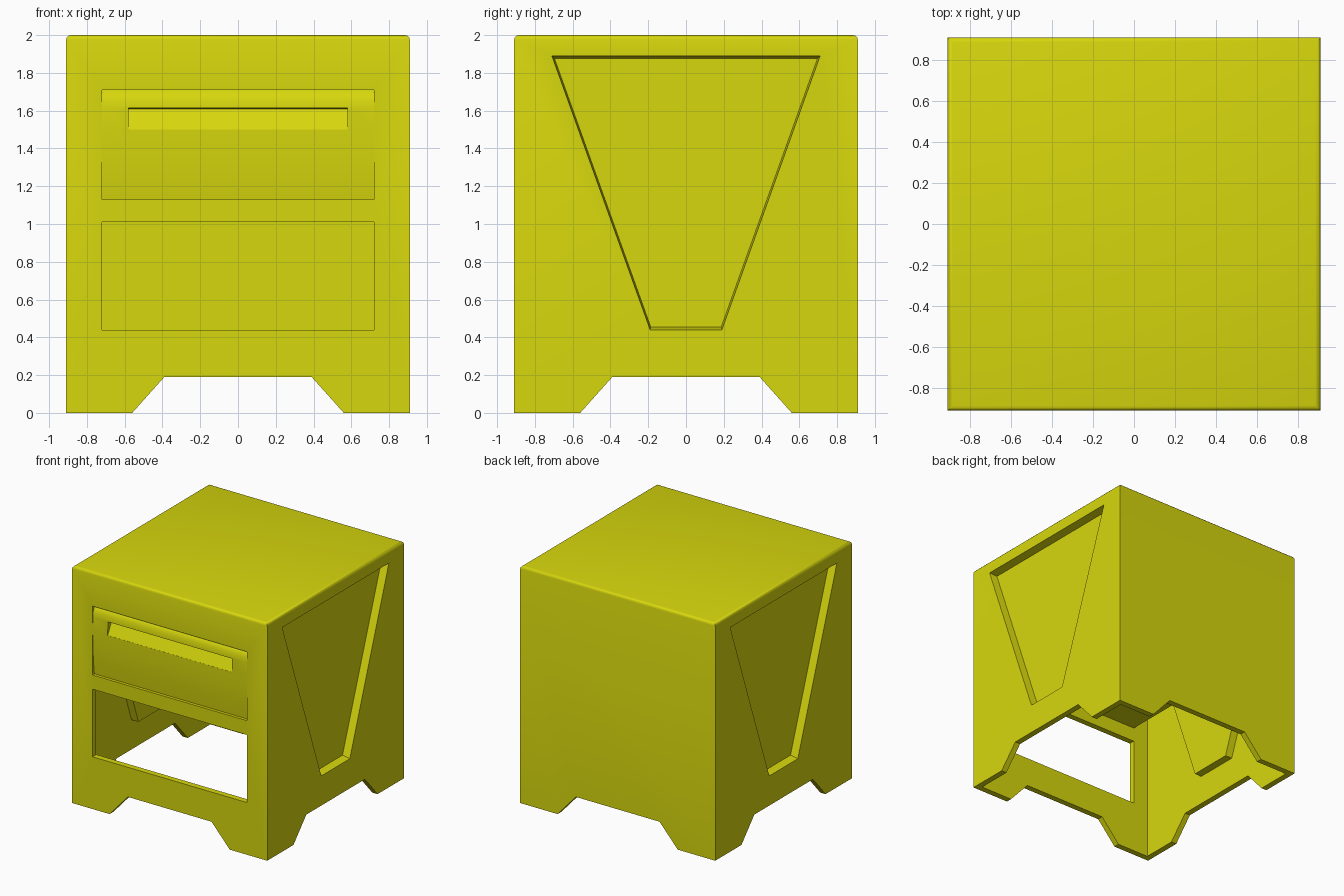
import bpy, bmesh
from mathutils import Vector

if "Cube" in bpy.data.objects:
    bpy.data.objects.remove(bpy.data.objects["Cube"], do_unlink=True)

HALF = 0.91      # half width and half depth
WALL = 0.05      # shell thickness
RECESS = 0.065   # depth of the side panel recess

paint = bpy.data.materials.new("yellow_paint")
paint.use_nodes = True
colour = (0.68, 0.68, 0.004, 1)
paint.diffuse_color = colour
paint.node_tree.nodes["Principled BSDF"].inputs["Base Color"].default_value = colour


def prism(name, profile, axis, start, end, taper=1.0):
    """Extrude a (horizontal, z) profile along x or y; taper scales the end."""
    bm = bmesh.new()
    mid = sum((Vector(p) for p in profile), Vector((0, 0))) / len(profile)
    rings = []
    for depth, scale in ((start, 1.0), (end, taper)):
        ring = []
        for p in profile:
            u, z = mid + (Vector(p) - mid) * scale
            ring.append(bm.verts.new((depth, u, z) if axis == "x" else (u, depth, z)))
        rings.append(ring)
        bm.faces.new(ring)
    for i in range(len(profile)):
        j = (i + 1) % len(profile)
        bm.faces.new((rings[0][i], rings[0][j], rings[1][j], rings[1][i]))
    bmesh.ops.recalc_face_normals(bm, faces=bm.faces)
    mesh = bpy.data.meshes.new(name)
    bm.to_mesh(mesh)
    bm.free()
    mesh.materials.append(paint)
    obj = bpy.data.objects.new(name, mesh)
    bpy.context.collection.objects.link(obj)
    return obj


def rect(half, low, high):
    return [(-half, low), (half, low), (half, high), (-half, high)]


def apply_modifiers(obj):
    bpy.context.view_layer.objects.active = obj
    for mod in list(obj.modifiers):
        bpy.ops.object.modifier_apply(modifier=mod.name)


def cut(obj, cutter):
    mod = obj.modifiers.new("cut", "BOOLEAN")
    mod.operation = "DIFFERENCE"
    mod.solver = "EXACT"
    mod.object = cutter
    apply_modifiers(obj)
    bpy.data.objects.remove(cutter, do_unlink=True)


def smooth(obj, angle):
    bpy.ops.object.select_all(action="DESELECT")
    obj.select_set(True)
    bpy.context.view_layer.objects.active = obj
    bpy.ops.object.shade_smooth_by_angle(angle=angle)


# Cabinet block with softened top edges
cabinet = prism("cabinet", rect(HALF, 0, 2), "y", -HALF, HALF)
bm = bmesh.new()
bm.from_mesh(cabinet.data)
top_edges = [e for e in bm.edges if all(v.co.z > 1.9 for v in e.verts)]
bmesh.ops.bevel(bm, geom=top_edges, offset=0.025, segments=3, profile=0.5, affect="EDGES")
bm.to_mesh(cabinet.data)
bm.free()

# Hollow inside, with the side panels pressed into it
panel = [(-0.19, 0.44), (0.19, 0.44), (0.71, 1.89), (-0.71, 1.89)]
inner = HALF - WALL
cavity = prism("cavity", rect(inner, -0.1, 2 - WALL), "y", -inner, inner)
for side in (-1, 1):
    cut(cavity, prism("panel_back", panel, "x", side * HALF, side * (inner - RECESS)))
cut(cabinet, cavity)
for side in (-1, 1):
    cut(cabinet, prism("panel_recess", panel, "x", side * HALF * 1.0001,
                       side * (HALF - RECESS), 0.98))

# Notches between the feet on all four sides
notch = [(-0.56, 0), (-0.56, -0.1), (0.56, -0.1), (0.56, 0), (0.39, 0.19), (-0.39, 0.19)]
for axis in ("x", "y"):
    cut(cabinet, prism("notch", notch, axis, -1, 1))

# Front openings for the drawer and the open shelf
for low, high in ((0.44, 1.01), (1.13, 1.71)):
    cut(cabinet, prism("opening", rect(0.72, low, high), "y", -1, -0.8))
smooth(cabinet, 0.6)

# Drawer with a gently rounded front and a scooped finger grip
front = [(0.55, 1.13), (-0.885, 1.13), (-0.897, 1.24), (-0.905, 1.38), (-0.907, 1.5),
         (-0.906, 1.62), (-0.9, 1.66), (-0.888, 1.69), (-0.868, 1.71), (0.55, 1.71)]
drawer = prism("drawer", front, "x", -0.72, 0.72)
grip = [(-1, 1.62), (-0.85, 1.61), (-0.906, 1.5), (-1, 1.5)]
cut(drawer, prism("grip", grip, "x", -0.58, 0.58))
smooth(drawer, 0.5)
